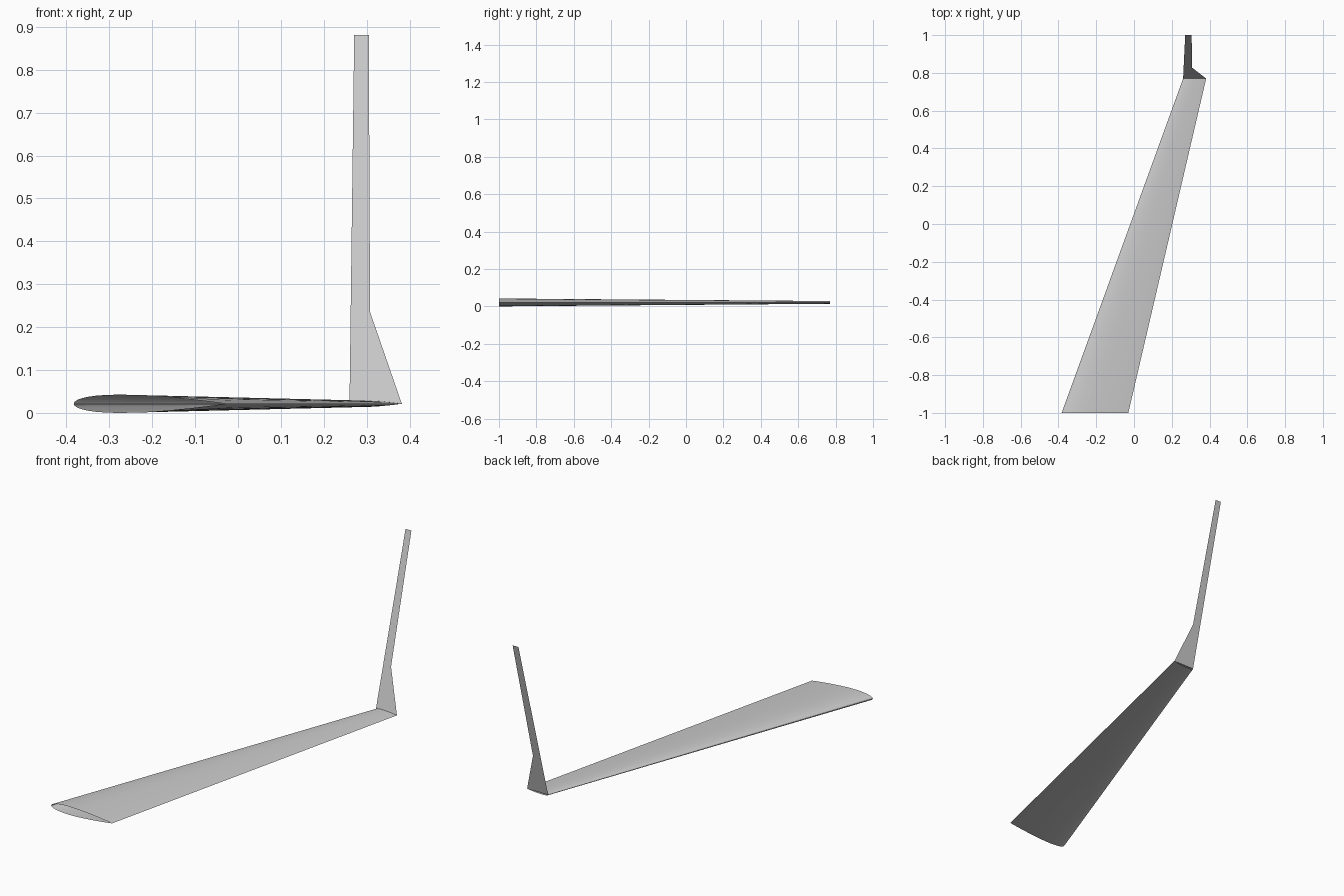
import bpy
import bmesh
import math

cube = bpy.data.objects.get("Cube")
if cube:
    bpy.data.objects.remove(cube, do_unlink=True)

SEGMENTS = 20      # panels per wing side
MID_Z = 0.0213     # height of the chord plane
TIP_Y = 0.77

grey = bpy.data.materials.new("light_grey")
grey.use_nodes = True
colour = (0.6, 0.6, 0.6, 1)
grey.diffuse_color = colour
grey.node_tree.nodes["Principled BSDF"].inputs["Base Color"].default_value = colour


def finish(name, bm):
    mesh = bpy.data.meshes.new(name)
    bm.to_mesh(mesh)
    bm.free()
    mesh.materials.append(grey)
    obj = bpy.data.objects.new(name, mesh)
    bpy.context.collection.objects.link(obj)
    return obj


def half_thickness(t):
    # Symmetric twelve percent airfoil with a closed trailing edge
    return 0.6 * (0.2969 * math.sqrt(t) - 0.126 * t - 0.3516 * t**2
                  + 0.2843 * t**3 - 0.1036 * t**4)


def section(bm, lead_x, trail_x, y):
    # Closed loop: trailing edge, over the top, nose, back underneath
    chord = trail_x - lead_x
    ring = []
    for i in range(2 * SEGMENTS):
        angle = math.pi * i / SEGMENTS
        t = (1 + math.cos(angle)) / 2
        side = 1 if i < SEGMENTS else -1
        z = MID_Z + side * chord * half_thickness(t)
        ring.append(bm.verts.new((lead_x + chord * t, y, z)))
    return ring


# Swept, tapered hollow wing, open at the root
bm = bmesh.new()
root = section(bm, -0.383, -0.03, -1)
tip = section(bm, 0.26, 0.382, TIP_Y)
for i in range(len(root)):
    j = (i + 1) % len(root)
    bm.faces.new((root[i], root[j], tip[j], tip[i]))
bmesh.ops.recalc_face_normals(bm, faces=bm.faces)
finish("wing", bm)

# Thin upright winglet leaning outward, with a flared base
bm = bmesh.new()
top_z = 0.881
lean = (1 - TIP_Y) / (top_z - MID_Z)
outline = [(0.26, MID_Z), (0.382, MID_Z), (0.308, 0.235),
           (0.305, top_z), (0.271, top_z)]
bm.faces.new([bm.verts.new((x, TIP_Y + (z - MID_Z) * lean, z))
              for x, z in outline])
finish("winglet", bm)
